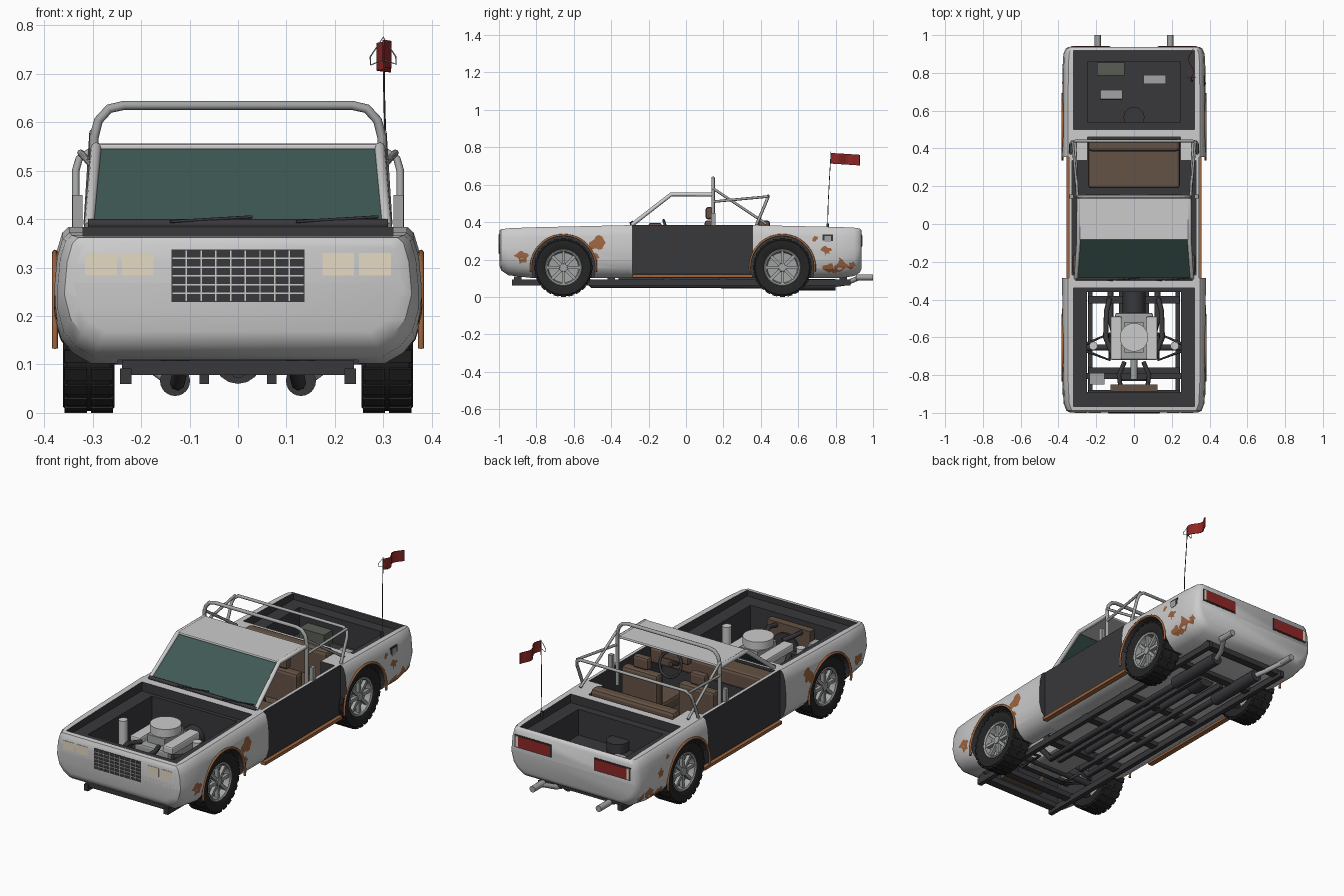
import bpy, bmesh, math, random
from mathutils import Vector, Matrix

if "Cube" in bpy.data.objects:
    bpy.data.objects.remove(bpy.data.objects["Cube"])
random.seed(4)

def material(name, *c):
    m = bpy.data.materials.new(name)
    m.diffuse_color = (*c, 1)
    m.use_nodes = True
    m.node_tree.nodes["Principled BSDF"].inputs["Base Color"].default_value = m.diffuse_color
    return m

PAINT = material("paint", .60, .60, .60)
DARK = material("dark", .04, .04, .045)
STEEL = material("steel", .36, .37, .37)
RUBBER = material("rubber", .018, .018, .018)
BROWN = material("leather", .13, .085, .06)
RUST = material("rust", .34, .13, .05)
RED = material("red", .28, .02, .02)
CREAM = material("lamp", .78, .70, .55)
GLASS = material("glass", .05, .10, .09)

def finish(name, bm, mat, bevel=0, smooth=False):
    bmesh.ops.recalc_face_normals(bm, faces=bm.faces)
    me = bpy.data.meshes.new(name)
    bm.to_mesh(me)
    bm.free()
    ob = bpy.data.objects.new(name, me)
    bpy.context.collection.objects.link(ob)
    me.materials.append(mat)
    if bevel:
        b = ob.modifiers.new("bevel", "BEVEL")
        b.width, b.segments = bevel, 2
    if smooth:
        smooth_by_angle(ob)
    return ob

def activate(ob):
    bpy.ops.object.select_all(action='DESELECT')
    ob.select_set(True)
    bpy.context.view_layer.objects.active = ob

def smooth_by_angle(ob):
    activate(ob)
    bpy.ops.object.shade_smooth_by_angle(angle=math.radians(35))

def add_box(bm, c, size, rot=Matrix()):
    bmesh.ops.create_cube(bm, size=1, matrix=Matrix.Translation(c) @ rot @ Matrix.Diagonal((*size, 1)))

def box(name, x, y, z, mat, bevel=0):
    bm = bmesh.new()
    add_box(bm, [(a[0] + a[1]) / 2 for a in (x, y, z)], [abs(a[1] - a[0]) for a in (x, y, z)])
    return finish(name, bm, mat, bevel)

def cyl(name, a, b, r, mat, n=24, r2=None):
    a, b = Vector(a), Vector(b)
    bm = bmesh.new()
    bmesh.ops.create_cone(bm, cap_ends=True, segments=n, radius1=r, radius2=r if r2 is None else r2, depth=(b - a).length,
        matrix=Matrix.Translation((a + b) / 2) @ (b - a).to_track_quat('Z', 'Y').to_matrix().to_4x4())
    return finish(name, bm, mat, smooth=True)

def tube(name, pts, r, mat, closed=False):
    cu = bpy.data.curves.new(name, 'CURVE')
    cu.dimensions, cu.bevel_depth, cu.bevel_resolution, cu.use_fill_caps = '3D', r, 2, True
    sp = cu.splines.new('POLY')
    sp.points.add(len(pts) - 1)
    for p, q in zip(sp.points, pts):
        p.co = (*q, 1)
    sp.use_cyclic_u = closed
    ob = bpy.data.objects.new(name, cu)
    bpy.context.collection.objects.link(ob)
    cu.materials.append(mat)
    activate(ob)
    bpy.ops.object.convert(target='MESH')
    return ob

def lathe(name, prof, c, s, mat, n=32):
    # prof: (radius, outward x) around the x axis
    bm = bmesh.new()
    vs = [bm.verts.new((c[0] + s * x, c[1], c[2] + r)) for r, x in prof]
    es = [bm.edges.new(p) for p in zip(vs, vs[1:])]
    bmesh.ops.spin(bm, geom=vs + es, cent=c, axis=(1, 0, 0), angle=2 * math.pi, steps=n, use_duplicate=False)
    bmesh.ops.remove_doubles(bm, verts=bm.verts, dist=1e-5)
    return finish(name, bm, mat, smooth=True)

# body shell: lofted sections (y, half width, bottom, top)
secs = [(-.998, .34, .168, .352), (-.988, .358, .142, .362), (-.95, .373, .116, .367), (-.83, .379, .102, .372),
        (-.3, .38, .10, .384), (.36, .38, .10, .384), (.82, .378, .10, .374), (.9, .374, .112, .37),
        (.928, .362, .13, .366), (.938, .347, .15, .358)]
bm = bmesh.new()
rings = []
for y, w, b, t in secs:
    half = [(.80, b), (.90, b + .022), (.965, b + .052), (1, b + .10), (1, t - .11), (.985, t - .05), (.955, t - .012), (.92, t)]
    ring = half + [(-x, z) for x, z in reversed(half)]
    rings.append([bm.verts.new((x * w, y, z)) for x, z in ring])
for a, b in zip(rings, rings[1:]):
    for i in range(16):
        j = (i + 1) % 16
        bm.faces.new((a[i], a[j], b[j], b[i]))
bm.faces.new(rings[0])
bm.faces.new(rings[-1])
body = finish("body", bm, PAINT)

# cut wheel wells, open bays, cabin and doorways
WHEELS = [(s, y) for s in (-1, 1) for y in (-.655, .515)]
WZ = .157
cutters = [cyl("cutter", (s * .252, y, WZ), (s * .5, y, WZ), .17, DARK, 48) for s, y in WHEELS]
for x, y, z in [((-.32, .32), (-.965, -.34), (.335, .6)), ((-.248, .248), (-.89, -.36), (0, .6)),
                ((-.32, .32), (.5, .918), (.335, .6)), ((-.246, .246), (.54, .86), (.2, .6)),
                ((-.328, .328), (-.27, .335), (.13, .6)), ((-.245, .245), (.3, .46), (.131, .6)),
                ((.345, .5), (-.285, .355), (.118, .6)), ((-.5, -.345), (-.285, .355), (.118, .6))]:
    cutters.append(box("cutter", x, y, z, DARK))
for c in cutters:
    m = body.modifiers.new("cut", "BOOLEAN")
    m.operation, m.solver, m.object, m.material_mode = 'DIFFERENCE', 'EXACT', c, 'TRANSFER'
    activate(body)
    bpy.ops.object.modifier_apply(modifier=m.name)
    bpy.data.objects.remove(c)
smooth_by_angle(body)
bpy.context.view_layer.update()

# rust patches laid on the body sides
for s in (-1, 1):
    for y, z, r in [(-.88, .22, .04), (-.475, .29, .042), (-.49, .21, .028), (.75, .25, .028), (.69, .31, .016), (.76, .15, .035),
                    (.83, .165, .042), (.89, .16, .03), (.8, .13, .03)]:
        bm = bmesh.new()
        vs = []
        for i in range(-1, 14):
            a, q = i * math.tau / 14, r * random.uniform(.5, 1.15) if i >= 0 else 0
            hit, p, n, _ = body.ray_cast(Vector((s, y + q * math.cos(a), z + q * math.sin(a))), Vector((-s, 0, 0)))
            if hit and abs(p.x) > .346:
                vs.append(bm.verts.new(p + n * .002))
        for i in range(1, len(vs)):
            j = i + 1 if i + 1 < len(vs) else 1
            bm.faces.new((vs[0], vs[i], vs[j]))
        finish("rust_patch", bm, RUST)

# wheels, arches, sills
for s, y in WHEELS:
    c = (s * .308, y, WZ)
    lathe("tire", [(.098, -.045), (.115, -.053), (.145, -.053), (.153, -.045), (.153, .045), (.145, .053), (.115, .053),
                   (.098, .045), (.098, -.045)], c, s, RUBBER, 40)
    lathe("rim", [(.1, -.045), (.1, .044), (.094, .048), (.086, .044), (.08, .015), (.001, .01)], c, s, STEEL)
    cyl("hub", (s * .315, y, WZ), (s * .352, y, WZ), .026, STEEL, 16, .02)
    bm, bt = bmesh.new(), bmesh.new()
    for i in range(8):
        R = Matrix.Rotation(i * math.tau / 8, 4, 'X')
        add_box(bm, Vector((s * .338, y, WZ)) + R @ Vector((0, 0, .053)), (.018, .016, .072), R)
    for i in range(48):
        R = Matrix.Rotation(i * math.tau / 24, 4, 'X')
        x = .027 if i < 24 else -.027
        add_box(bt, Vector((c[0] + x, y, WZ)) + R @ Vector((0, 0, .152)), (.046, .026, .01), R)
    finish("wheel_spokes", bm, STEEL)
    finish("tire_tread", bt, RUBBER)
    arc = [(y + .174 * math.cos(a), WZ + .174 * math.sin(a)) for a in [math.radians(-8 + 196 * i / 24) for i in range(25)]]
    tube("arch_trim", [(s * .378, a, b) for a, b in arc], .006, RUST)

for s in (-1, 1):
    box("sill", (s * .33, s * .358), (-.285, .355), (.104, .12), RUST)
    for a, b in ((.174, .24), (.25, .316)):
        box("headlight", (s * a, s * b), (-1.0, -.98), (.284, .33), CREAM)
    box("tail_light", (s * .13, s * .315), (.92, .943), (.272, .328), RED)
    box("tail_light_side", (s * .315, s * .33), (.92, .943), (.272, .328), CREAM)
    box("tail_light_frame", (s * .124, s * .336), (.92, .940), (.266, .334), DARK)
    # windshield pillars and glass sides
    tube("windshield_pillar", [(s * .307, -.29, .385), (s * .293, -.08, .548), (s * .293, .14, .548)], .011, PAINT)
    # cage side parts
    box("cage_socket", (s * .321, s * .342), (.135, .157), (.37, .45), STEEL)
    tube("cage_side_bar", [(s * .3, .15, .51), (s * .325, .44, .537)], .007, STEEL)
    tube("cage_diagonal", [(s * .3, .145, .58), (s * .312, .43, .39)], .007, STEEL)
    # frame rails and exhaust
    box("frame_rail", (s * .22, s * .244), (-.93, .88), (.06, .092), DARK)
    box("inner_rail", (s * .06, s * .08), (-.5, .6), (.06, .09), DARK)
    tube("exhaust_pipe", [(s * .1, -.6, .17), (s * .125, -.5, .062), (s * .125, .5, .062)], .016, DARK)
    cyl("muffler", (s * .13, .48, .066), (s * .13, .8, .066), .031, DARK)
    tube("exhaust_bend", [(s * .13, .8, .066), (s * .15, .86, .075), (s * .192, .93, .105)], .013, STEEL)
    cyl("exhaust_tip", (s * .192, .91, .105), (s * .192, 1.0, .105), .016, STEEL)
    # seats
    box("seat_base", (s * .06, s * .27), (-.08, .13), (.15, .25), BROWN, .015)
    box("seat_back", (s * .06, s * .27), (.1, .155), (.2, .41), BROWN, .015)
    box("headrest", (s * .12, s * .21), (.105, .145), (.415, .48), BROWN, .012)
    # engine side parts
    box("valve_cover", (s * .065, s * .125), (-.72, -.49), (.26, .3), PAINT, .008)
    tube("exhaust_manifold", [(s * .11, -.7, .24), (s * .15, -.6, .22), (s * .145, -.46, .2), (s * .13, -.4, .13)], .014, DARK)
    cyl("shock_tower", (s * .215, -.645, .14), (s * .215, -.645, .33), .022, PAINT)
    tube("control_arm", [(s * .3, -.655, .15), (s * .13, -.72, .11), (s * .13, -.58, .11), (s * .3, -.655, .15)], .008, DARK)
    tube("radiator_hose", [(s * .07, -.87, .29), (s * .08, -.8, .3), (s * .05, -.73, .29)], .012, DARK)

# grille
box("grille_panel", (-.137, .137), (-1.0, -.98), (.229, .337), DARK)
bm = bmesh.new()
for i in range(1, 9):
    add_box(bm, (-.137 + i * .0304, -1.0, .283), (.003, .006, .104))
for i in range(1, 6):
    add_box(bm, (0, -1.0, .229 + i * .018), (.27, .006, .003))
finish("grille_bars", bm, PAINT)

# windshield, roof and cowl
bm = bmesh.new()
bm.faces.new([bm.verts.new(p) for p in ((-.305, -.288, .392), (.305, -.288, .392), (.29, -.085, .545), (-.29, -.085, .545))])
glass = finish("windshield", bm, GLASS)
glass.modifiers.new("thickness", "SOLIDIFY").thickness = .004
box("roof", (-.3, .3), (-.085, .14), (.541, .556), PAINT, .006)
tube("windshield_base", [(-.31, -.29, .39), (.31, -.29, .39)], .01, DARK)
for x in (-.14, .12):
    tube("wiper", [(x, -.3, .395), (x + .17, -.285, .405)], .003, DARK)

# roll cage
def hoop(name, half, r):
    tube(name, [(-x, y, z) for x, y, z in half] + half[::-1], r, STEEL)
hoop("main_hoop", [(.297, .145, .3), (.297, .145, .57), (.288, .145, .604), (.266, .145, .628), (.235, .145, .635)], .0095)
hoop("rear_hoop", [(.335, .37, .37), (.335, .425, .5), (.328, .435, .525), (.305, .44, .54)], .008)

# cabin interior
box("dashboard", (-.325, .325), (-.268, -.16), (.29, .378), BROWN, .015)
box("gauge_pod", (.08, .24), (-.2, -.13), (.35, .395), BROWN, .01)
box("console", (-.04, .04), (-.2, .12), (.13, .22), DARK, .01)
ring = [(.16 + .062 * math.cos(a), -.1 - .02 * math.sin(a), .35 + .06 * math.sin(a)) for a in [i * math.tau / 20 for i in range(20)]]
tube("steering_wheel", ring, .007, DARK, True)
cyl("steering_column", (.16, -.2, .32), (.16, -.1, .35), .012, DARK, 12)
box("rear_bench", (-.243, .243), (.19, .41), (.15, .27), BROWN, .015)
box("rear_bench_back", (-.243, .243), (.385, .45), (.2, .41), BROWN, .018)

# engine
box("engine_block", (-.1, .1), (-.72, -.47), (.12, .27), STEEL, .01)
box("intake", (-.05, .05), (-.68, -.52), (.27, .31), STEEL)
cyl("air_cleaner", (0, -.6, .31), (0, -.6, .352), .075, PAINT, 32)
cyl("gearbox", (0, -.48, .19), (0, -.35, .19), .06, DARK, 16)
box("radiator", (-.125, .125), (-.888, -.85), (.12, .31), BROWN)
cyl("fan", (0, -.83, .2), (0, -.82, .2), .08, DARK)
cyl("fan_shaft", (0, -.83, .2), (0, -.7, .2), .018, STEEL, 12)
box("battery", (-.235, -.155), (-.85, -.79), (.2, .28), STEEL)
box("battery_tray", (-.25, .25), (-.82, -.79), (.18, .2), DARK)

# chassis cross parts
for y in (-.9, -.78, -.4, -.1, .2, .62, .84):
    box("crossmember", (-.24, .24), (y - .02, y + .02), (.078, .108), DARK)
for y in (-.655, .515):
    cyl("axle", (-.29, y, .125), (.29, y, .125), .016, DARK, 16)
cyl("driveshaft", (0, -.36, .09), (0, .5, .09), .018, DARK, 16)
cyl("differential", (0, .46, .11), (0, .56, .11), .05, DARK, 16)

# trunk contents and filler door
box("tool_box", (-.195, -.05), (.785, .855), (.2, .27), material("olive", .10, .11, .09))
for x, y in ((.11, .765), (-.12, .685)):
    box("trunk_case", (x - .06, x + .06), (y - .025, y + .025), (.2, .235), STEEL, .005)
cyl("spare_hub", (0, .565, .2), (0, .565, .25), .055, DARK)
box("filler_frame", (.35, .375), (.73, .785), (.285, .335), DARK)
box("filler_door", (.35, .378), (.74, .775), (.293, .327), STEEL)

# flag on whip antenna
tube("antenna", [(.307, .757, .36), (.306, .76, .5), (.302, .768, .65), (.3, .775, .77)], .002, DARK)
cyl("antenna_base", (.307, .757, .365), (.307, .757, .392), .007, DARK, 12)
tube("flag_wire", [(.3, .775, .776), (.273, .775, .735), (.274, .775, .718), (.3, .775, .73), (.326, .775, .72), (.326, .775, .735)],
     .0015, STEEL, True)
bm = bmesh.new()
cols = [[bm.verts.new((.3 + .014 * math.sin(i * .75), .773 + i * .0157, z - .001 * i)) for z in (.713, .77)] for i in range(11)]
for a, b in zip(cols, cols[1:]):
    bm.faces.new((a[0], b[0], b[1], a[1]))
finish("flag", bm, RED).modifiers.new("thickness", "SOLIDIFY").thickness = .003
